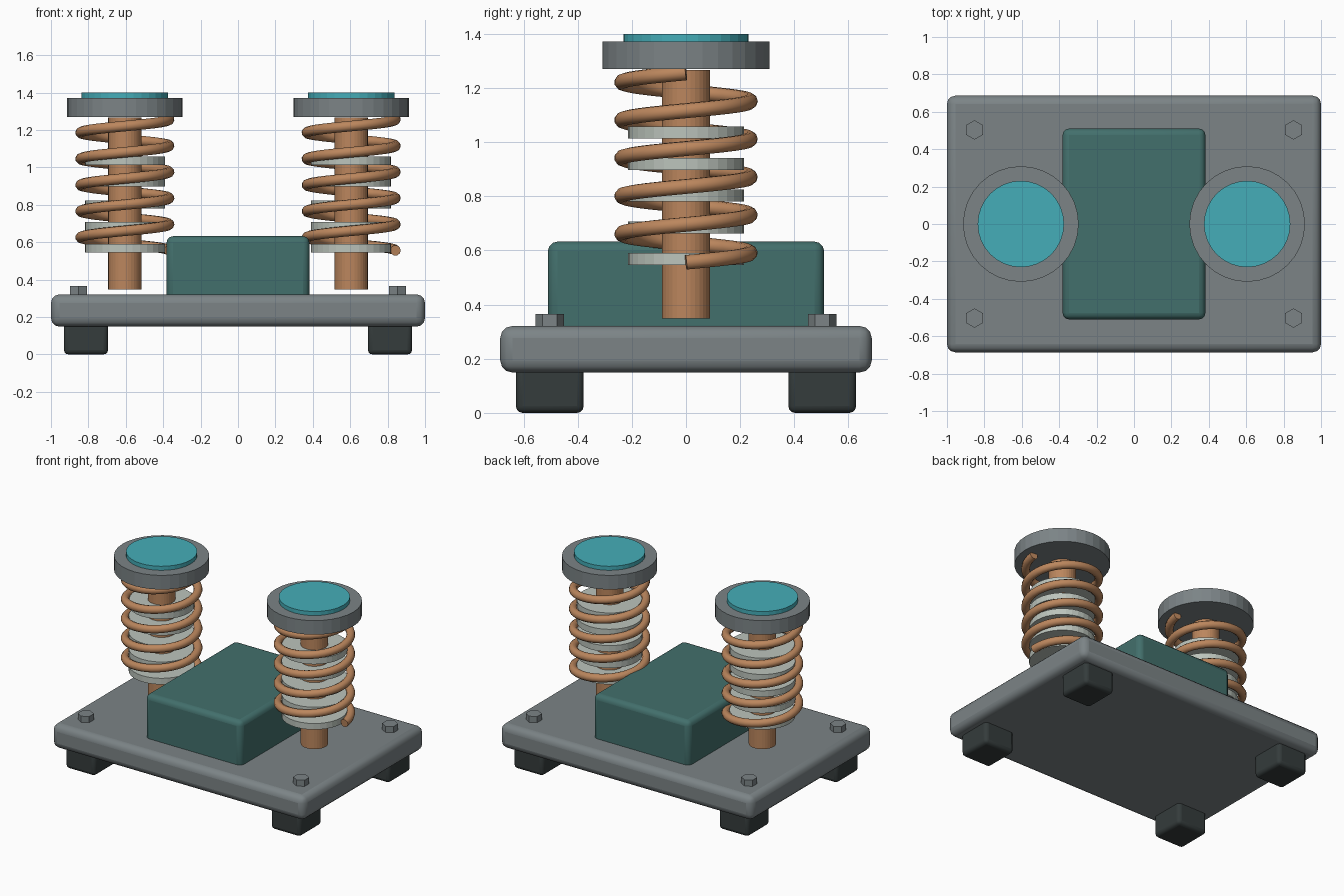
import bpy
from math import pi, cos, sin

if "Cube" in bpy.data.objects:
    bpy.data.objects.remove(bpy.data.objects["Cube"])


def material(name, rgb):
    m = bpy.data.materials.new(name)
    m.diffuse_color = (*rgb, 1)
    m.use_nodes = True
    m.node_tree.nodes["Principled BSDF"].inputs["Base Color"].default_value = m.diffuse_color
    return m


STEEL = material("steel", (0.20, 0.23, 0.24))
RUBBER = material("rubber", (0.035, 0.045, 0.045))
GREEN = material("green_paint", (0.055, 0.16, 0.15))
COPPER = material("copper", (0.50, 0.24, 0.11))
PALE = material("pale_metal", (0.50, 0.55, 0.50))
TEAL = material("teal_glow", (0.06, 0.42, 0.48))


def finish(name, mat):
    o = bpy.context.object
    o.name = name
    o.data.materials.append(mat)
    return o


def box(name, center, size, bevel, mat):
    bpy.ops.mesh.primitive_cube_add(size=1, location=center)
    o = finish(name, mat)
    o.scale = size
    bpy.ops.object.transform_apply(location=False, rotation=False, scale=True)
    b = o.modifiers.new("bevel", 'BEVEL')
    b.width = bevel
    b.segments = 3
    bpy.ops.object.shade_smooth_by_angle(angle=pi / 6)
    return o


def cylinder(name, x, y, z0, z1, radius, sides, mat):
    bpy.ops.mesh.primitive_cylinder_add(vertices=sides, radius=radius, depth=z1 - z0,
                                        location=(x, y, (z0 + z1) / 2))
    return finish(name, mat)


def coil(name, x, z0, z1, radius, wire, turns, mat):
    steps = turns * 36
    curve = bpy.data.curves.new(name, 'CURVE')
    curve.dimensions = '3D'
    curve.bevel_depth = wire
    curve.bevel_resolution = 3
    curve.use_fill_caps = True
    s = curve.splines.new('POLY')
    s.points.add(steps)
    for i, p in enumerate(s.points):
        a = 2 * pi * turns * i / steps
        p.co = (radius * cos(a), radius * sin(a), z0 + (z1 - z0) * i / steps, 1)
    s.use_smooth = True
    o = bpy.data.objects.new(name, curve)
    o.location.x = x
    curve.materials.append(mat)
    bpy.context.collection.objects.link(o)


# Base plate and housing
box("base_plate", (0, 0, 0.235), (2.0, 1.372, 0.172), 0.045, STEEL)
box("housing", (0, 0, 0.46), (0.764, 1.02, 0.345), 0.035, GREEN)

# Feet and hex bolts at the corners
for sx in (-1, 1):
    for sy in (-1, 1):
        box("foot", (sx * 0.813, sy * 0.503, 0.09), (0.236, 0.25, 0.18), 0.025, RUBBER)
        cylinder("hex_bolt", sx * 0.853, sy * 0.503, 0.30, 0.365, 0.052, 6, STEEL)

# Two spring columns
for side, x in (("left", -0.605), ("right", 0.605)):
    cylinder(side + "_rod", x, 0, 0.348, 1.266, 0.089, 32, COPPER)
    for i in range(5):
        z = 0.568 + i * 0.117
        cylinder(side + "_cooling_disc", x, 0, z - 0.022, z + 0.022, 0.214, 32, PALE)
    coil(side + "_spring", x, 0.556, 1.256, 0.237, 0.028, 5, COPPER)
    cylinder(side + "_cap", x, 0, 1.27, 1.371, 0.309, 32, STEEL)
    cylinder(side + "_cap_light", x, 0, 1.36, 1.40, 0.231, 32, TEAL)
